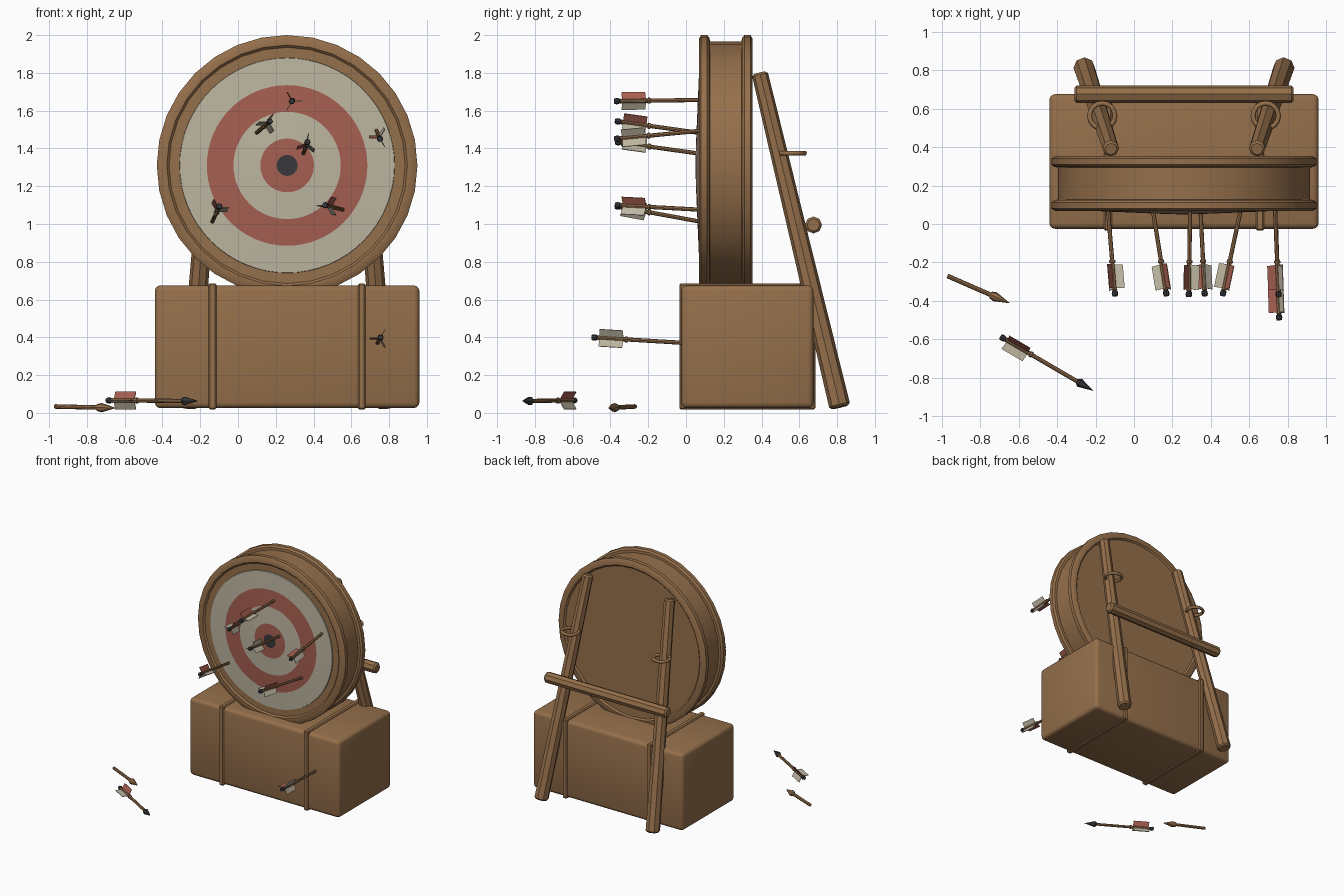
import bpy, bmesh, math
from mathutils import Vector, Matrix

cube = bpy.data.objects.get("Cube")
if cube:
    bpy.data.objects.remove(cube, do_unlink=True)


def material(name, rgb):
    m = bpy.data.materials.new(name)
    m.use_nodes = True
    m.diffuse_color = (*rgb, 1)
    m.node_tree.nodes["Principled BSDF"].inputs["Base Color"].default_value = (*rgb, 1)
    return m


WOOD = material("warm brown", (0.30, 0.16, 0.07))
RED = material("faded red", (0.38, 0.115, 0.082))
CREAM = material("cream", (0.51, 0.465, 0.355))
DARK = material("charcoal", (0.04, 0.04, 0.046))


def finish(name, bm, mats, smooth=True):
    bmesh.ops.recalc_face_normals(bm, faces=bm.faces)
    mesh = bpy.data.meshes.new(name)
    bm.to_mesh(mesh)
    bm.free()
    for m in mats:
        mesh.materials.append(m)
    ob = bpy.data.objects.new(name, mesh)
    bpy.context.collection.objects.link(ob)
    if smooth:
        bpy.ops.object.select_all(action='DESELECT')
        ob.select_set(True)
        bpy.context.view_layer.objects.active = ob
        bpy.ops.object.shade_smooth_by_angle(angle=math.radians(35))
    return ob


def frame(d):
    """Right, up and forward axes for a direction."""
    d = d.normalized()
    up = Vector((0, 0, 1)) if abs(d.z) < 0.9 else Vector((0, 1, 0))
    right = d.cross(up).normalized()
    return right, right.cross(d), d


def lathe(name, profile, start, direction, mats, segs=8, bands=None, smooth=True):
    """Turn (distance, radius) points about an axis; bands gives a material per step."""
    start = Vector(start)
    right, up, d = frame(Vector(direction))
    bm = bmesh.new()
    rings = []
    for t, r in profile:
        centre = start + d * t
        if r == 0:
            rings.append([bm.verts.new(centre)])
            continue
        angles = [math.tau * i / segs for i in range(segs)]
        rings.append([bm.verts.new(centre + (right * math.cos(a) + up * math.sin(a)) * r)
                      for a in angles])
    for k, (p, q) in enumerate(zip(rings, rings[1:])):
        for i in range(segs):
            j = (i + 1) % segs
            corners = [p[i % len(p)], p[j % len(p)], q[j % len(q)], q[i % len(q)]]
            face = bm.faces.new(list(dict.fromkeys(corners)))
            face.material_index = bands[k] if bands else 0
    return finish(name, bm, mats, smooth)


def block(name, lo, hi, bevel, segs=2):
    lo, hi = Vector(lo), Vector(hi)
    bm = bmesh.new()
    bmesh.ops.create_cube(bm, size=1, matrix=Matrix.Translation((lo + hi) / 2)
                          @ Matrix.Diagonal((*(hi - lo), 1)))
    bmesh.ops.bevel(bm, geom=bm.edges[:], offset=bevel, segments=segs, profile=0.5,
                    affect='EDGES')
    return finish(name, bm, [WOOD])


def pole(name, a, b, ra, rb):
    a, b = Vector(a), Vector(b)
    n = (b - a).length
    c = 0.012
    prof = [(0, 0), (0, ra - c), (c, ra), (n - c, rb), (n, rb - c), (n, 0)]
    return lathe(name, prof, a, b - a, [WOOD], 8)


CX, CZ = 0.26, 1.31

# Bale and its two straps
block("bale", (-0.44, -0.025, 0.025), (0.96, 0.675, 0.675), 0.03, 3)
for side, x in (("right", -0.135), ("left", 0.655)):
    block("strap_" + side, (x - 0.021, -0.035, 0.018), (x + 0.021, 0.685, 0.686), 0.008, 1)

# Round drum with a raised rim at each end
half = [(0.08, 0), (0.08, 0.625), (0.068, 0.637), (0.068, 0.67), (0.08, 0.69),
        (0.112, 0.69), (0.125, 0.675), (0.127, 0.655)]
drum = half + [(0.421 - t, r) for t, r in reversed(half)]
lathe("target_drum", drum, (CX, 0, CZ), (0, 1, 0), [WOOD], 32)

# Painted face, slightly domed
face = [(0.05, 0), (0.051, 0.055), (0.054, 0.142), (0.06, 0.284), (0.066, 0.425),
        (0.072, 0.568), (0.082, 0.57)]
lathe("target_face", face, (CX, 0, CZ), (0, 1, 0), [CREAM, RED, DARK], 64,
      [2, 1, 0, 1, 0, 0])

# Rear stand, mirrored about the target centre
for side, s in (("right", -1), ("left", 1)):
    pole("leg_" + side, (CX + s * 0.52, 0.815, 0.03), (CX + s * 0.38, 0.39, 1.80),
         0.056, 0.043)
    bpy.ops.mesh.primitive_torus_add(location=(CX + s * 0.425, 0.562, 1.375),
                                     major_radius=0.066, minor_radius=0.013,
                                     major_segments=16, minor_segments=6)
    ring = bpy.context.object
    ring.name = "rope_ring_" + side
    ring.data.materials.append(WOOD)
    bpy.ops.object.shade_smooth_by_angle(angle=math.radians(65))
pole("crossbar", (CX - 0.57, 0.675, 0.995), (CX + 0.57, 0.675, 0.995), 0.045, 0.045)


def arrow(name, tail, tip, roll, head=False):
    tail, tip = Vector(tail), Vector(tip)
    right, up, d = frame(tip - tail)
    n = (tip - tail).length
    # Shaft with nock and bindings
    end = n - 0.08 if head else n
    shaft = [(0, 0), (0, 0.013), (0.012, 0.017), (0.026, 0.015), (0.03, 0.01), (0.034, 0.014),
             (0.042, 0.011), (0.176, 0.011), (0.178, 0.016), (0.19, 0.016), (0.192, 0.011),
             (end, 0.011), (end, 0)]
    lathe(name + "_shaft", shaft, tail, d, [WOOD, DARK], 8, [1] * 4 + [0] * 8)
    if head:
        lathe(name + "_head", [(0, 0), (0, 0.013), (0.015, 0.024), (0.1, 0)],
              tip - d * 0.1, d, [DARK], 6)
    # Three thin vanes, the first one red
    bm = bmesh.new()
    for k in range(3):
        a = math.radians(roll + 120 * k)
        out = right * math.cos(a) + up * math.sin(a)
        thick = out.cross(d) * 0.002
        shape = [(0.042, 0.008), (0.168, 0.008), (0.164, 0.053), (0.038, 0.053)]
        sides = [[bm.verts.new(tail + d * t + out * r + thick * s) for t, r in shape]
                 for s in (-1, 1)]
        faces = [bm.faces.new(v) for v in sides]
        for i in range(4):
            j = (i + 1) % 4
            faces.append(bm.faces.new((sides[0][i], sides[0][j], sides[1][j], sides[1][i])))
        for f in faces:
            f.material_index = 0 if k == 0 else 1
    finish(name + "_vanes", bm, [RED, CREAM], False)


# Arrows stuck in the target and bale
stuck = [((0.285, -0.38, 1.65), (0.292, 0.09, 1.657), 120),
         ((0.17, -0.375, 1.545), (0.095, 0.09, 1.48), 60),
         ((0.368, -0.375, 1.435), (0.345, 0.09, 1.37), 200),
         ((0.752, -0.38, 1.45), (0.733, 0.09, 1.495), 180),
         ((-0.098, -0.375, 1.095), (-0.137, 0.09, 1.01), 120),
         ((0.46, -0.375, 1.1), (0.558, 0.09, 1.075), 60),
         ((0.755, -0.5, 0.4), (0.738, 0, 0.37), 180)]
for i, (tail, tip, roll) in enumerate(stuck):
    arrow("stuck_arrow_%d" % (i + 1), tail, tip, roll)

# Whole arrow and broken arrow on the ground
arrow("ground_arrow", (-0.695, -0.585, 0.066), (-0.21, -0.868, 0.063), 120, True)
a, b = Vector((-0.97, -0.27, 0.034)), Vector((-0.645, -0.412, 0.026))
n = (b - a).length
lathe("broken_arrow", [(0, 0), (0, 0.012), (n - 0.1, 0.012), (n - 0.11, 0.018),
                       (n - 0.085, 0.025), (n, 0)], a, b - a, [WOOD], 8)
